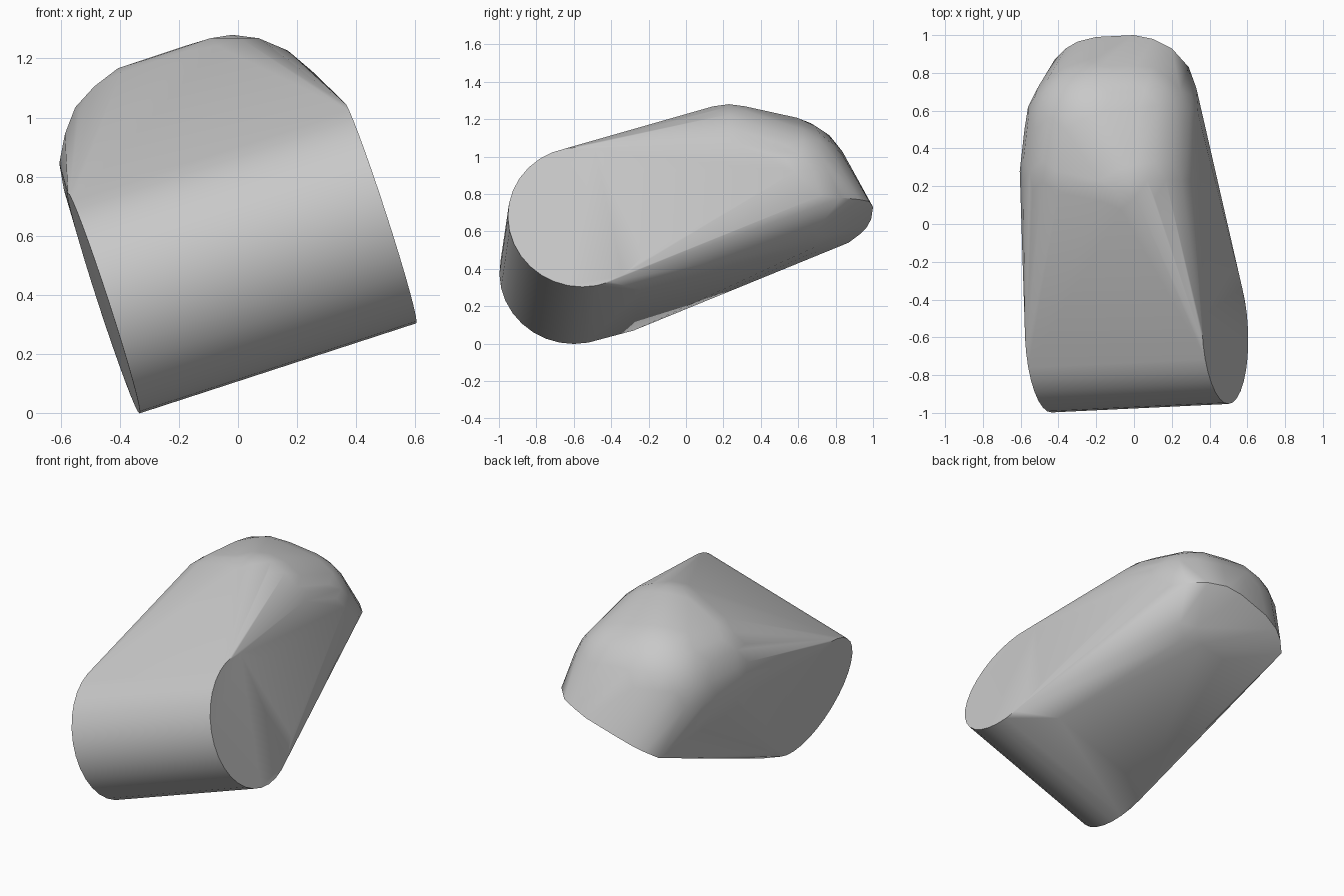
import bpy, bmesh, math
from mathutils import Vector, Matrix

cube = bpy.data.objects.get("Cube")
if cube:
    bpy.data.objects.remove(cube, do_unlink=True)

grey = bpy.data.materials.new("plain_grey")
grey.use_nodes = True
grey.diffuse_color = (0.58, 0.58, 0.58, 1)
grey.node_tree.nodes["Principled BSDF"].inputs["Base Color"].default_value = (0.58, 0.58, 0.58, 1)

bm = bmesh.new()

# Front roller: a tilted cylinder with flat ends
right_end = Vector((-0.455, -0.605, 0.372))
left_end = Vector((0.482, -0.56, 0.677))
axis = left_end - right_end
turn = axis.to_track_quat('Z', 'Y').to_matrix().to_4x4()
bmesh.ops.create_cone(bm, cap_ends=True, segments=32, radius1=0.393, radius2=0.393,
                      depth=axis.length,
                      matrix=Matrix.Translation((left_end + right_end) / 2) @ turn)

# Rounded crown: four balls at its corners
crown = [((-0.02, 0.23, 0.92), 0.36), ((-0.245, 0.28, 0.845), 0.36),
         ((-0.19, 0.5, 0.83), 0.39), ((0, 0.53, 0.83), 0.355)]
for centre, radius in crown:
    bmesh.ops.create_icosphere(bm, subdivisions=3, radius=radius,
                               matrix=Matrix.Translation(centre))

# Flat underside: curved rim at the back, two corners behind the roller
rim = [(0.33, 0.72, 0.79), (0.29, 0.83, 0.78), (0.2, 0.93, 0.77), (0.1, 0.98, 0.76),
       (0, 1, 0.73), (-0.2, 0.99, 0.665), (-0.3, 0.965, 0.62), (-0.36, 0.93, 0.585),
       (-0.42, 0.87, 0.54)]
front_corners = [(-0.32, -0.28, 0.07), (0.38, -0.24, 0.287)]
for point in rim + front_corners:
    bm.verts.new(point)

# Stretch one skin over all of the parts
skin = bmesh.ops.convex_hull(bm, input=bm.verts[:])
hull_faces = {f for f in skin["geom"] if isinstance(f, bmesh.types.BMFace)}
bmesh.ops.delete(bm, geom=[f for f in bm.faces if f not in hull_faces], context='FACES')
bmesh.ops.delete(bm, geom=[v for v in bm.verts if not v.link_faces], context='VERTS')
bmesh.ops.dissolve_limit(bm, angle_limit=math.radians(0.5), verts=bm.verts[:], edges=bm.edges[:])
bmesh.ops.recalc_face_normals(bm, faces=bm.faces[:])

mesh = bpy.data.meshes.new("rounded_body")
bm.to_mesh(mesh)
bm.free()
mesh.materials.append(grey)
body = bpy.data.objects.new("rounded_body", mesh)
bpy.context.collection.objects.link(body)
bpy.ops.object.select_all(action='DESELECT')
body.select_set(True)
bpy.context.view_layer.objects.active = body
bpy.ops.object.shade_smooth_by_angle(angle=math.radians(30))
